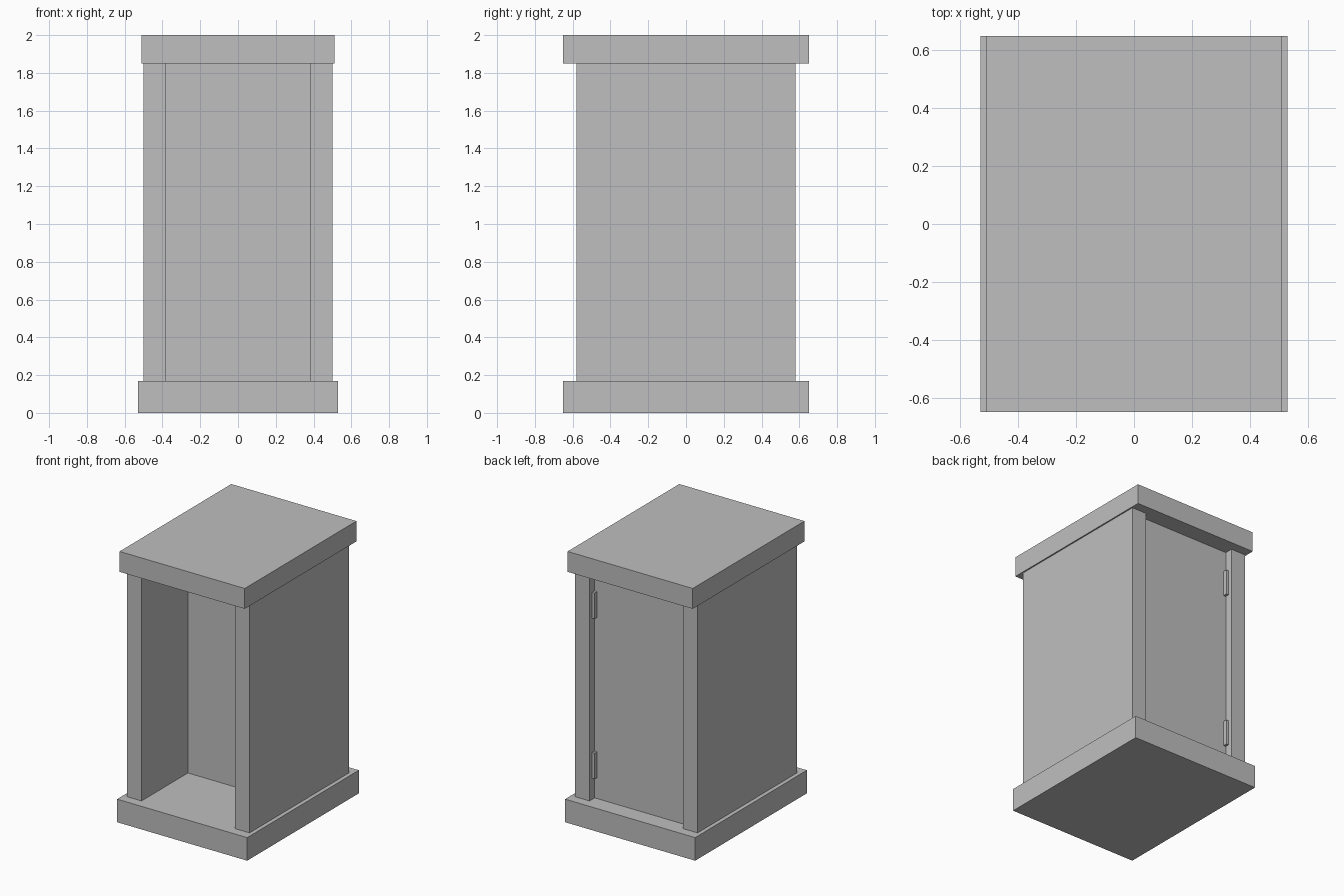
import bpy

cube = bpy.data.objects.get("Cube")
if cube:
    bpy.data.objects.remove(cube, do_unlink=True)

# One plain grey for the whole cabinet
grey = bpy.data.materials.new("plain_grey")
grey.use_nodes = True
colour = (0.52, 0.52, 0.52, 1)
grey.diffuse_color = colour
grey.node_tree.nodes["Principled BSDF"].inputs["Base Color"].default_value = colour


def box(name, x, y, z):
    """Add a box from (min, max) pairs along each axis."""
    spans = (x, y, z)
    bpy.ops.mesh.primitive_cube_add(size=1, location=[(a + b) / 2 for a, b in spans])
    ob = bpy.context.object
    ob.name = name
    ob.scale = [b - a for a, b in spans]
    bpy.ops.object.transform_apply(location=False, rotation=False, scale=True)
    ob.data.materials.append(grey)
    return ob


FLOOR, CEILING = 0.17, 1.85
INNER, OUTER = 0.38, 0.5
DOOR_FACE = 0.52

# Plinth and top slab
box("base", (-0.53, 0.53), (-0.65, 0.65), (0, FLOOR))
box("top", (-0.51, 0.51), (-0.65, 0.65), (CEILING, 2))

# Partition behind the open front, and recessed rear door
box("partition", (-INNER, INNER), (-0.04, 0.04), (FLOOR, CEILING))
box("rear_door", (-INNER, INNER), (DOOR_FACE - 0.04, DOOR_FACE), (FLOOR, CEILING))

# Side walls, with two hinges in each corner of the door recess
for side, sign in (("left", 1), ("right", -1)):
    box(side + "_wall", sorted((sign * INNER, sign * OUTER)), (-0.58, 0.58), (FLOOR, CEILING))
    for level, z in (("lower", 0.42), ("upper", 1.6)):
        box(f"{side}_{level}_hinge", sorted((sign * (INNER - 0.02), sign * INNER)),
            (DOOR_FACE, DOOR_FACE + 0.03), (z - 0.095, z + 0.095))
